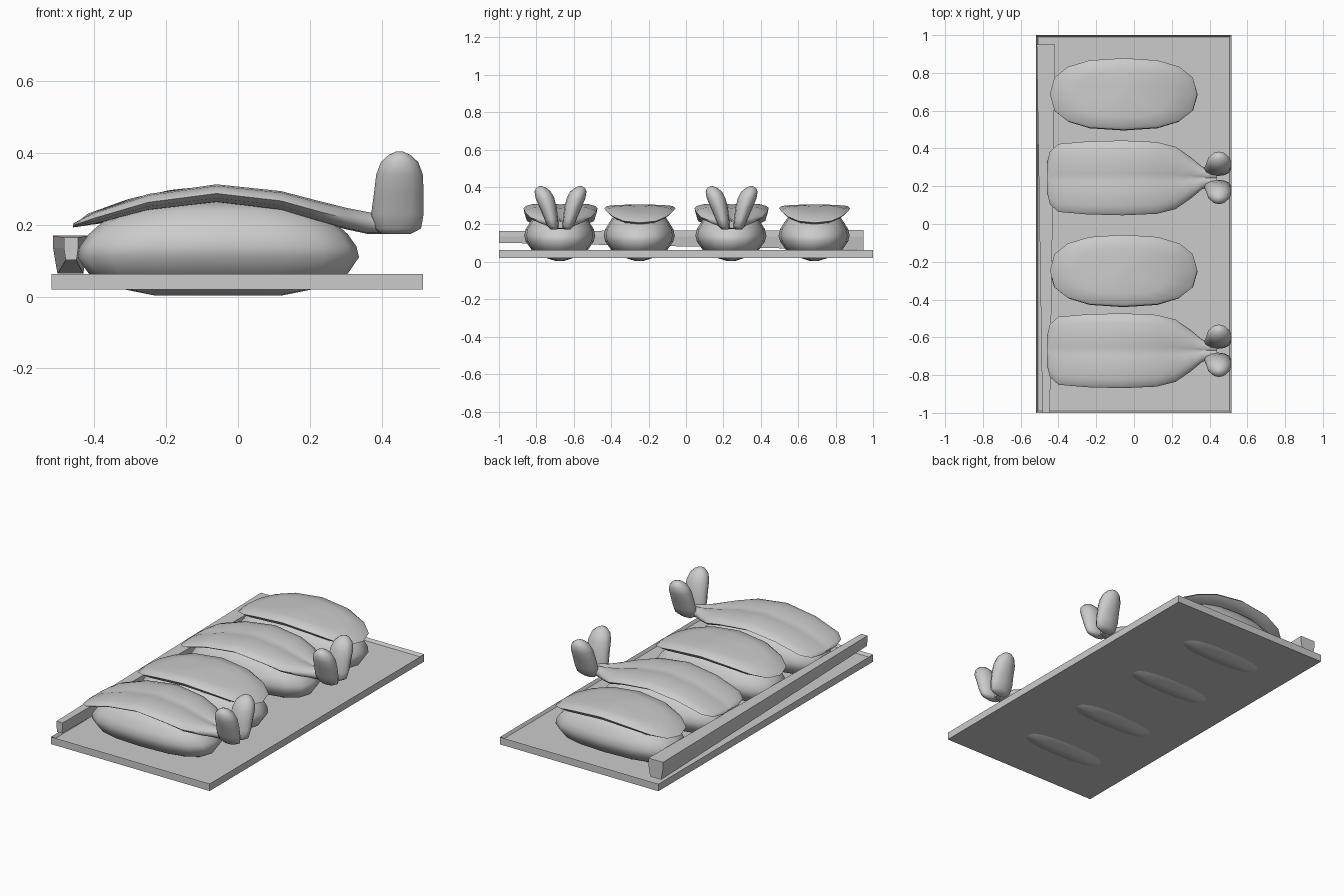
import bpy
import bmesh
from math import cos, sin, tau, radians

cube = bpy.data.objects.get("Cube")
if cube:
    bpy.data.objects.remove(cube)

GREY = (0.6, 0.6, 0.6, 1)
mat = bpy.data.materials.new("plain grey")
mat.use_nodes = True
mat.diffuse_color = GREY
mat.node_tree.nodes["Principled BSDF"].inputs["Base Color"].default_value = GREY


def finish(name, bm, smooth=True):
    bmesh.ops.recalc_face_normals(bm, faces=bm.faces)
    mesh = bpy.data.meshes.new(name)
    bm.to_mesh(mesh)
    bm.free()
    mesh.materials.append(mat)
    obj = bpy.data.objects.new(name, mesh)
    bpy.context.collection.objects.link(obj)
    if smooth:
        bpy.ops.object.select_all(action='DESELECT')
        obj.select_set(True)
        bpy.context.view_layer.objects.active = obj
        bpy.ops.object.shade_smooth_by_angle(angle=radians(60))
    return obj


def loft(name, rings, smooth=True):
    """Skin a list of equal-length closed rings and cap both ends."""
    bm = bmesh.new()
    loops = [[bm.verts.new(p) for p in ring] for ring in rings]
    for a, b in zip(loops, loops[1:]):
        for i in range(len(a)):
            j = (i + 1) % len(a)
            bm.faces.new((a[i], a[j], b[j], b[i]))
    bm.faces.new(loops[0])
    bm.faces.new(loops[-1])
    return finish(name, bm, smooth)


def oval(cx, cy, z, rx, ry, power=2.0, count=16):
    """Horizontal rounded outline."""
    def soft(v):
        return (1 if v >= 0 else -1) * abs(v) ** (2 / power)
    return [(cx + rx * soft(cos(tau * i / count)),
             cy + ry * soft(sin(tau * i / count)), z) for i in range(count)]


MID_X = -0.055


def rice(name, y):
    levels = [(0.004, 0.18, 0.02), (0.02, 0.26, 0.07), (0.063, 0.36, 0.15),
              (0.11, 0.392, 0.182), (0.14, 0.385, 0.19), (0.175, 0.36, 0.182),
              (0.21, 0.32, 0.16), (0.24, 0.25, 0.14), (0.265, 0.12, 0.07)]
    loft(name, [oval(MID_X, y, z, rx, ry, 2.5) for z, rx, ry in levels])


def fish_slice(name, y):
    # concentric outlines from underside centre to top centre, then bent
    layers = [(0.05, -0.05), (0.35, -0.05), (0.65, -0.047), (0.88, -0.035),
              (1.0, -0.01), (0.93, 0.002), (0.65, 0.007), (0.35, 0.009), (0.05, 0.01)]
    rings = []
    for s, dz in layers:
        flat = oval(MID_X, y, 0.297 + dz, 0.39 * s, 0.19 * s, 2.5)
        rings.append([(x, py, z - 0.078 * ((x - MID_X) / 0.39) ** 2)
                      for x, py, z in flat])
    loft(name, rings)


def shrimp_body(name, y):
    # x, half width, underside height, top height
    stations = [(-0.46, 0.08, 0.193, 0.203), (-0.445, 0.14, 0.195, 0.212),
                (-0.40, 0.18, 0.202, 0.236), (-0.25, 0.193, 0.24, 0.286),
                (-0.06, 0.198, 0.262, 0.313), (0.12, 0.19, 0.24, 0.294),
                (0.22, 0.165, 0.21, 0.268), (0.30, 0.11, 0.188, 0.248),
                (0.36, 0.06, 0.175, 0.236), (0.40, 0.045, 0.175, 0.23),
                (0.44, 0.04, 0.18, 0.22)]
    # half section with a groove along the back
    half = [(0, 0.86), (0.12, 0.95), (0.45, 1), (0.75, 0.92), (0.94, 0.72),
            (1, 0.5), (0.9, 0.25), (0.6, 0.05), (0, 0)]
    section = half + [(-u, v) for u, v in half[-2:0:-1]]
    loft(name, [[(x, y + u * w, lo + v * (hi - lo)) for u, v in section]
                for x, w, lo, hi in stations])


def tail_fin(name, y, side):
    # height, centre x, side offset, radii
    levels = [(0.174, 0.44, 0.036, 0.04, 0.018), (0.19, 0.445, 0.04, 0.065, 0.03),
              (0.23, 0.444, 0.05, 0.073, 0.037), (0.29, 0.448, 0.066, 0.069, 0.046),
              (0.34, 0.45, 0.083, 0.065, 0.05), (0.375, 0.45, 0.095, 0.052, 0.044),
              (0.395, 0.45, 0.103, 0.03, 0.028), (0.405, 0.45, 0.106, 0.008, 0.008)]
    loft(name, [oval(cx, y + side * off, z, rx, ry, 2, 12)
                for z, cx, off, rx, ry in levels])


# serving tray with a shallow recess
bm = bmesh.new()
bmesh.ops.create_cube(bm, size=1)
for v in bm.verts:
    v.co = (v.co.x * 1.035 - 0.0025, v.co.y * 2, 0.0415 + v.co.z * 0.043)
top = [f for f in bm.faces if f.normal.z > 0.9]
bmesh.ops.inset_region(bm, faces=top, thickness=0.015)
for v in top[0].verts:
    v.co.z -= 0.016
finish("tray", bm, smooth=False)

# rice beds with their toppings
for i, y in enumerate((-0.675, 0.24)):
    rice(f"shrimp_rice_{i}", y)
    shrimp_body(f"shrimp_body_{i}", y + 0.004)
    for label, side in (("left", 1), ("right", -1)):
        tail_fin(f"shrimp_tail_{label}_{i}", y + 0.004, side)
for i, y in enumerate((-0.25, 0.685)):
    rice(f"fish_rice_{i}", y)
    fish_slice(f"fish_slice_{i}", y + 0.003)


# tapered chopsticks lying along the tray edge
def stick_end(y, cx, w, lo, mid, hi):
    return [(cx - w, y, hi), (cx + w, y, hi), (cx + w, y, mid),
            (cx + w * 0.75, y, lo), (cx - w * 0.75, y, lo), (cx - w, y, mid)]


loft("chopsticks", [stick_end(-1, -0.465, 0.02, 0.102, 0.135, 0.165),
                    stick_end(0.95, -0.467, 0.048, 0.064, 0.135, 0.17)], smooth=False)
